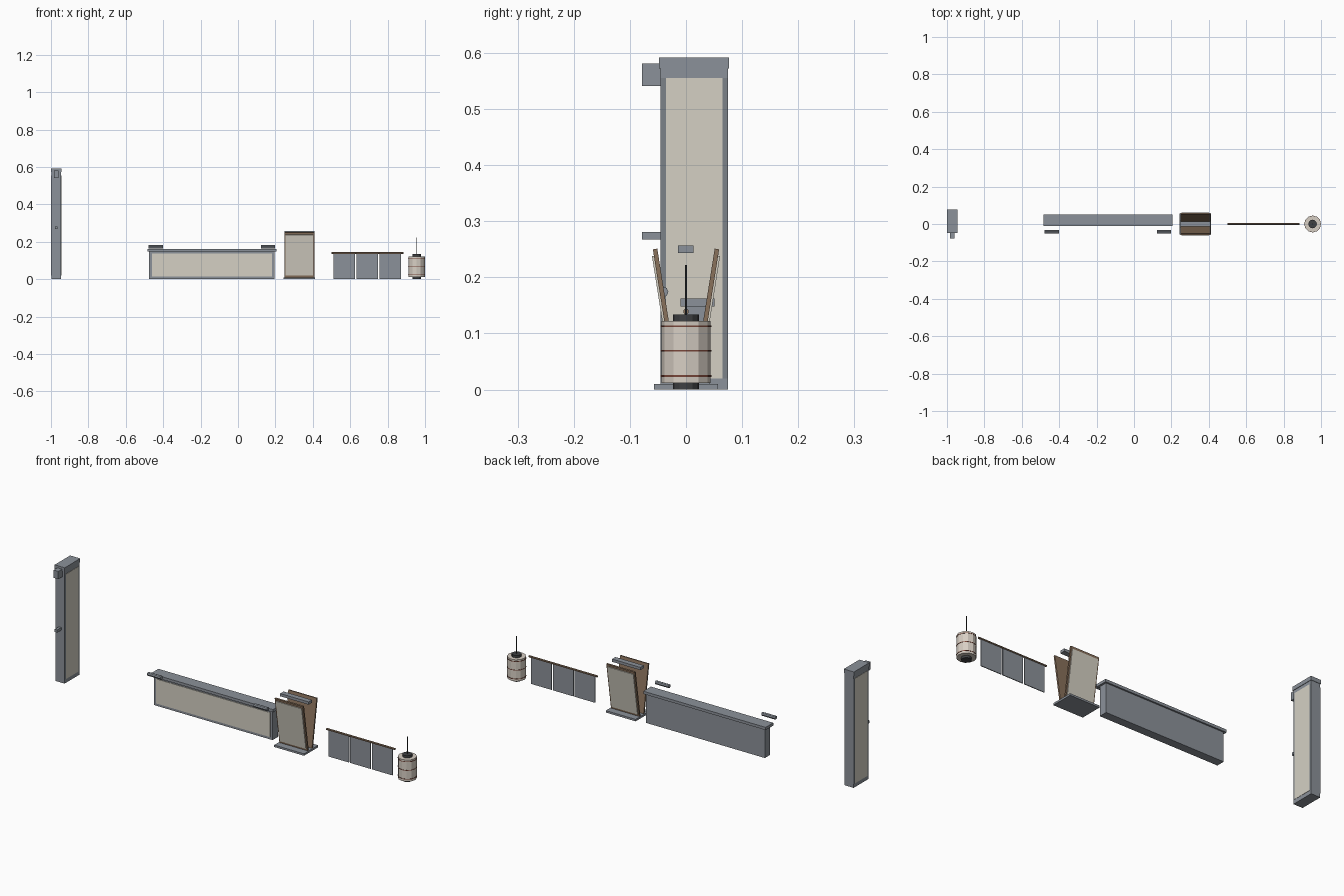
import bpy, math

cube = bpy.data.objects.get("Cube")
if cube:
    bpy.data.objects.remove(cube, do_unlink=True)


def material(name, rgb):
    m = bpy.data.materials.new(name)
    m.use_nodes = True
    m.diffuse_color = (*rgb, 1)
    m.node_tree.nodes["Principled BSDF"].inputs["Base Color"].default_value = (*rgb, 1)
    return m


grey = material("metal grey", (0.26, 0.285, 0.32))
trim = material("trim grey", (0.20, 0.225, 0.25))
cream = material("cream panel", (0.66, 0.63, 0.55))
paper = material("lantern paper", (0.68, 0.62, 0.55))
wood = material("brown wood", (0.25, 0.165, 0.105))
dark = material("dark metal", (0.05, 0.052, 0.055))
red = material("red brown band", (0.19, 0.06, 0.04))


def box(name, mat, x, y, z):
    """Box from its (min, max) range on each axis."""
    ranges = (x, y, z)
    bpy.ops.mesh.primitive_cube_add(size=1, location=[(a + b) / 2 for a, b in ranges])
    o = bpy.context.object
    o.name = name
    o.scale = [b - a for a, b in ranges]
    bpy.ops.object.transform_apply(location=False, rotation=False, scale=True)
    o.data.materials.append(mat)
    return o


def rod(name, mat, radius, length, centre, sides=8, along_x=False):
    bpy.ops.mesh.primitive_cylinder_add(
        vertices=sides, radius=radius, depth=length, location=centre,
        rotation=(0, math.pi / 2 if along_x else 0, 0))
    o = bpy.context.object
    o.name = name
    o.data.materials.append(mat)
    return o


# Tall blade sign, with a panel on both wide sides
SX = -0.972
box("blade_sign_body", grey, (SX - 0.026, SX + 0.026), (-0.045, 0.075), (0, 0.575))
box("blade_sign_cap", grey, (SX - 0.0285, SX + 0.0285), (-0.048, 0.077), (0.572, 0.592))
for side, s in (("left", 1), ("right", -1)):
    face = sorted((SX + s * 0.025, SX + s * 0.0275))
    edge = sorted((SX + s * 0.025, SX + s * 0.0265))
    box(f"blade_sign_panel_{side}", cream, face, (-0.036, 0.065), (0.02, 0.555))
    box(f"blade_sign_front_trim_{side}", trim, edge, (-0.045, -0.036), (0.02, 0.555))
    box(f"blade_sign_back_trim_{side}", trim, edge, (0.065, 0.075), (0.02, 0.555))
box("blade_sign_upper_bracket", grey, (SX - 0.013, SX + 0.013), (-0.078, -0.045), (0.541, 0.581))
box("blade_sign_lower_bracket", grey, (SX - 0.007, SX + 0.007), (-0.078, -0.045), (0.267, 0.281))

# Long shop sign with two lamps
box("shop_sign_body", grey, (-0.475, 0.195), (0, 0.043), (0, 0.15))
box("shop_sign_cap", grey, (-0.485, 0.205), (-0.01, 0.051), (0.148, 0.162))
box("shop_sign_panel", cream, (-0.459, 0.182), (-0.003, 0.001), (0.013, 0.138))
for side, x in (("right", -0.44), ("left", 0.16)):
    rod(f"shop_sign_lamp_{side}", grey, 0.0095, 0.076, (x, -0.041, 0.174), along_x=True)

# Two-sided menu stand with boards leaning outward
BX = 0.328
box("stand_base", grey, (BX - 0.084, BX + 0.084), (-0.057, 0.057), (0, 0.01))
for side, s in (("front", -1), ("back", 1)):
    board = box(f"stand_board_{side}", wood, (-0.08, 0.08), (-0.004, 0.004), (-0.122, 0.122))
    sheet = box(f"stand_sheet_{side}", cream, (-0.073, 0.073), (-0.002, 0.002), (-0.11, 0.11))
    # Rest the sheet on the outer face before leaning both parts
    for v in sheet.data.vertices:
        v.co.y += s * 0.0055
    for o in (board, sheet):
        o.location = (BX, s * 0.036, 0.13)
        o.rotation_euler.x = -s * math.radians(9)
box("stand_top_bar", grey, (BX - 0.08, BX + 0.08), (-0.014, 0.013), (0.243, 0.257))

# Three hanging cloth strips on a pole
rod("curtain_pole", wood, 0.005, 0.386, (0.693, 0, 0.139), along_x=True)
for i in range(3):
    x = 0.511 + i * 0.123
    box(f"curtain_strip_{i + 1}", grey, (x, x + 0.115), (-0.002, 0.002), (0.002, 0.137))

# Paper lantern
LX = 0.955
rod("lantern_body", paper, 0.044, 0.11, (LX, 0, 0.067), 12)
for i, z in enumerate((0.024, 0.069, 0.113)):
    rod(f"lantern_band_{i + 1}", red, 0.0452, 0.003, (LX, 0, z), 12)
rod("lantern_bottom_cap", dark, 0.023, 0.014, (LX, 0, 0.007), 12)
rod("lantern_top_cap", dark, 0.023, 0.014, (LX, 0, 0.127), 12)
rod("lantern_cord", dark, 0.0018, 0.09, (LX, 0, 0.177), 6)
